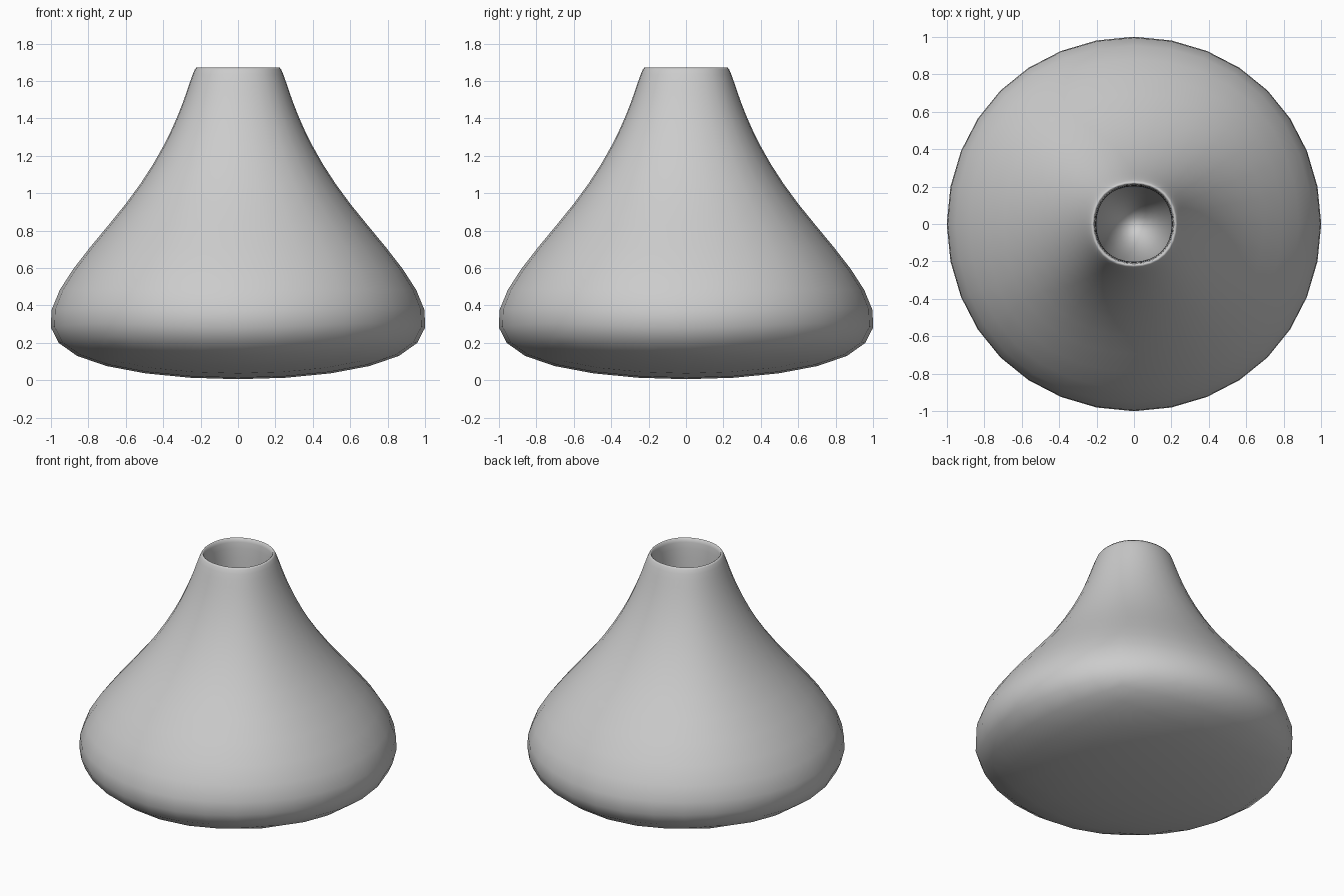
import bpy
import bmesh

if "Cube" in bpy.data.objects:
    bpy.data.objects.remove(bpy.data.objects["Cube"])

# Square cage rings (half width, height): base, shoulder, outer rim, inner rim, cavity floor
RINGS = [(1.77, -0.082), (0.48, 1.004), (0.245, 1.715), (0.215, 1.715), (0.215, 0.15)]

bm = bmesh.new()
loops = []
for h, z in RINGS:
    loops.append([bm.verts.new((sx * h, sy * h, z))
                  for sx, sy in ((-1, -1), (1, -1), (1, 1), (-1, 1))])

# Walls between neighbouring rings
for a, b in zip(loops, loops[1:]):
    for i in range(4):
        j = (i + 1) % 4
        bm.faces.new((a[i], a[j], b[j], b[i]))

# Underside and cavity floor
bm.faces.new(loops[0][::-1])
bm.faces.new(loops[-1])
for f in bm.faces:
    f.smooth = True

mesh = bpy.data.meshes.new("vase_body")
bm.to_mesh(mesh)
bm.free()
vase = bpy.data.objects.new("vase_body", mesh)
bpy.context.collection.objects.link(vase)

# Subdivision rounds the cage into the flask shape
sub = vase.modifiers.new("rounding", 'SUBSURF')
sub.levels = 3
sub.render_levels = 3
